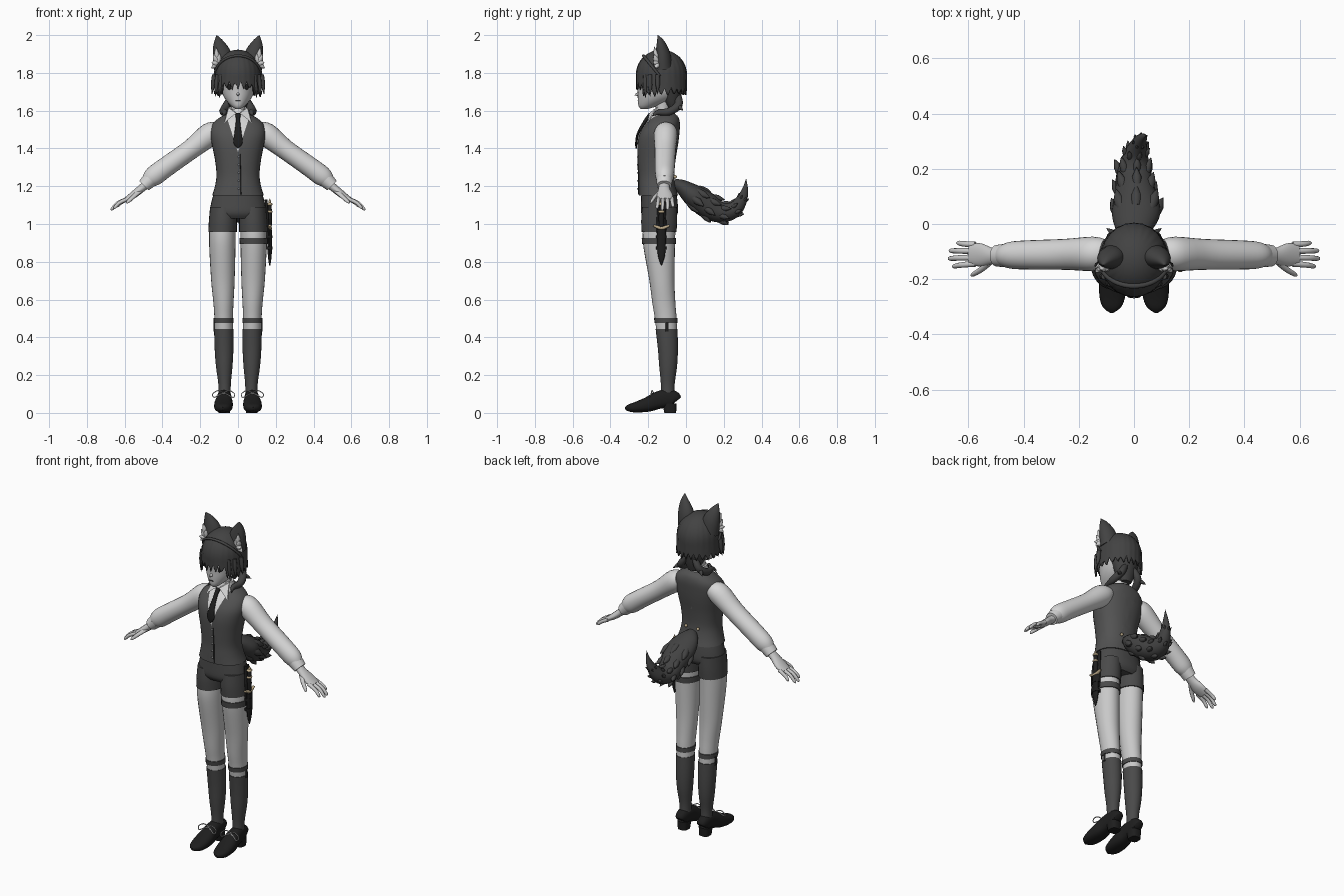
import bpy, bmesh, math, random
from mathutils import Vector

random.seed(4)

def material(name, r, g=None, b=None):
    m = bpy.data.materials.new(name)
    m.diffuse_color = (r, g or r, b or r, 1)
    return m

HAIR = material("dark hair", 0.055)
SKIN = material("pale skin", 0.58)
SHIRT = material("white shirt", 0.68)
VEST = material("grey vest", 0.085)
SHORTS = material("dark grey cloth", 0.068)
BLACK = material("black leather", 0.013)
FUR = material("light fur", 0.6)
GOLD = material("tan metal", 0.5, 0.4, 0.25)

def make(name, verts, faces, mat, angle=50):
    me = bpy.data.meshes.new(name)
    me.from_pydata([tuple(v) for v in verts], [], faces)
    bm = bmesh.new()
    bm.from_mesh(me)
    bmesh.ops.recalc_face_normals(bm, faces=bm.faces)
    bm.to_mesh(me)
    bm.free()
    for p in me.polygons:
        p.use_smooth = True
    me.set_sharp_from_angle(angle=math.radians(angle))
    me.materials.append(mat)
    ob = bpy.data.objects.new(name, me)
    bpy.context.collection.objects.link(ob)
    return ob

def dense(rows, k):
    """Catmull-Rom resampling of a list of tuples."""
    out = []
    for i in range(len(rows) - 1):
        a, b, c, d = rows[max(i - 1, 0)], rows[i], rows[i + 1], rows[min(i + 2, len(rows) - 1)]
        for j in range(k):
            t = j / k
            out.append(tuple(0.5 * (2 * q + (r - p) * t + (2 * p - 5 * q + 4 * r - s) * t * t
                             + (3 * q - p - 3 * r + s) * t ** 3) for p, q, r, s in zip(a, b, c, d)))
    return out + [tuple(rows[-1])]

def loft(name, rows, mat, side=(1, 0, 0), flat=False, n=24, k=4, p=2.0):
    """Elliptic rings (x, y, z, half-width along side, other half-width) along a path."""
    rows = dense(rows, k)
    side = Vector(side).normalized()
    pts = [Vector(r[:3]) for r in rows]
    verts, faces = [], []
    for i, r in enumerate(rows):
        tan = Vector((0, 0, 1)) if flat else pts[min(i + 1, len(pts) - 1)] - pts[max(i - 1, 0)]
        oth = tan.cross(side).normalized()
        for j in range(n):
            c, s = math.cos(2 * math.pi * j / n), math.sin(2 * math.pi * j / n)
            c, s = (math.copysign(abs(v) ** (2 / p), v) for v in (c, s))
            verts.append(pts[i] + side * c * max(r[3], 0.0005) + oth * s * max(r[4], 0.0005))
    for i in range(len(rows) - 1):
        for j in range(n):
            a, b = i * n + j, i * n + (j + 1) % n
            faces.append((a, b, b + n, a + n))
    faces += [tuple(range(n)), tuple(range(len(verts) - n, len(verts)))]
    return make(name, verts, faces, mat)

def body(name, rows, mat, **kw):
    """Horizontal rings given as (z, centre x, half width, front y, back y)."""
    return loft(name, [(x, (f + b) / 2, z, w, (b - f) / 2) for z, x, w, f, b in rows], mat, flat=True, **kw)

def spike(name, base, tip, r, mat):
    a, b = Vector(base), Vector(tip)
    m = (a + b) / 2
    side = (b - a).orthogonal()
    return loft(name, [(*a, r * .7, r * .7), (*m, r * .75, r * .75), (*b, 0, 0)], mat, side, n=8, k=2)

def ball(name, c, rad, mat):
    rows = [(c[0], c[1], c[2] + rad[2] * math.sin(t), rad[0] * math.cos(t), rad[1] * math.cos(t))
            for t in [math.pi * (i / 8 - .5) for i in range(9)]]
    return loft(name, rows, mat, flat=True, n=14, k=1)

# Vest, with a V of shirt cut into the front
vest = body("vest", [(1.15, 0, .137, -.25, -.042), (1.20, 0, .122, -.25, -.055), (1.26, 0, .114, -.25, -.062),
                     (1.34, 0, .122, -.255, -.055), (1.42, 0, .138, -.257, -.042), (1.48, 0, .147, -.245, -.035),
                     (1.53, 0, .135, -.215, -.032), (1.565, 0, .095, -.185, -.04), (1.585, 0, .055, -.16, -.06)],
            VEST, n=36, p=2.25)
vest.data.materials.append(SHIRT)
bm = bmesh.new()
bm.from_mesh(vest.data)
for s in (-1, 1):
    bmesh.ops.bisect_plane(bm, geom=bm.verts[:] + bm.edges[:] + bm.faces[:],
                           plane_co=(0, 0, 1.38), plane_no=(s, 0, -.32))
for f in bm.faces:
    c = f.calc_center_median()
    if c.y < -.11 and abs(c.x) < (c.z - 1.38) * .32:
        f.material_index = 1
bm.to_mesh(vest.data)
bm.free()
for i in range(5):
    ball("vest_button", (.004, -.254, 1.355 - i * .042), (.005, .006, .005), FUR)
loft("vest_opening", [(.012, -.2535, 1.37, .0015, .004), (.014, -.251, 1.26, .0015, .004),
                      (.016, -.251, 1.155, .0015, .004)], BLACK, n=8)
for s in (-1, 1):
    ball("back_button", (s * .04, -.057, 1.25), (.009, .009, .009), GOLD)

# Neck, collar and tie
body("neck", [(1.53, 0, .045, -.165, -.085), (1.60, 0, .036, -.16, -.088), (1.67, 0, .038, -.165, -.08)], SKIN)
body("collar", [(1.565, 0, .062, -.185, -.055), (1.585, 0, .053, -.178, -.068), (1.61, 0, .046, -.17, -.075)], SHIRT)
for s in (-1, 1):
    tri = [(s * .01, -.186, 1.59), (s * .05, -.15, 1.62), (s * .072, -.198, 1.54)]
    make("collar_flap", tri + [(x, y - .008, z - .004) for x, y, z in tri],
         [(0, 1, 2), (3, 4, 5), (0, 1, 4, 3), (1, 2, 5, 4), (2, 0, 3, 5)], SHIRT, 20)
loft("necktie", [(0, -.188, 1.582, .015, .01), (0, -.214, 1.548, .011, .009), (0, -.253, 1.48, .019, .007),
                 (0, -.263, 1.43, .024, .006), (0, -.263, 1.40, .003, .004)], BLACK)

# Shorts
body("shorts_hips", [(1.19, 0, .12, -.235, -.055), (1.12, 0, .14, -.238, -.045), (1.06, 0, .15, -.238, -.043),
                     (1.03, 0, .14, -.22, -.06)], SHORTS, n=32, p=2.2)

# Legs, socks, bands and shoes
LEG = dense([(1.0, .082, .068, -.225, -.055), (.9, .083, .070, -.228, -.058), (.7, .080, .062, -.194, -.061),
             (.58, .077, .053, -.178, -.056), (.5, .076, .049, -.165, -.05), (.35, .074, .047, -.147, -.046),
             (.25, .073, .041, -.139, -.05), (.15, .071, .030, -.13, -.063), (.07, .071, .029, -.13, -.062)], 6)

def band(name, s, z0, z1, grow, mat, steps=1):
    rows = []
    for i in range(steps + 1):
        z = z0 + (z1 - z0) * i / steps
        a, b = next((a, b) for a, b in zip(LEG, LEG[1:]) if b[0] <= z)
        t = (a[0] - z) / (a[0] - b[0])
        _, x, w, f, k = (p + (q - p) * t for p, q in zip(a, b))
        rows.append((z, s * x, w + grow, f - grow, k + grow))
    return body(name, rows, mat, k=1)

for s in (-1, 1):
    body("shorts_leg", [(1.09, s * .078, .07, -.232, -.048), (1.02, s * .08, .074, -.237, -.047),
                        (.958, s * .082, .0755, -.235, -.05)], SHORTS)
    band("leg", s, 1.0, .08, 0, SKIN, 40)
    band("sock", s, .445, .075, .003, SHORTS, 24)
    band("sock_garter", s, .502, .475, .004, SHORTS)
    loft("garter_clip", [(s * .127, -.1, .48, .008, .004), (s * .127, -.1, .43, .008, .004)],
         BLACK, (0, 1, 0), n=8, k=1)
    # rows along the foot: y, half width, sole z, top z
    shoe = [(-.05, .024, .035, .09), (-.062, .033, .03, .115), (-.1, .037, .028, .125), (-.15, .041, .02, .112),
            (-.2, .049, .006, .085), (-.26, .047, .002, .06), (-.30, .034, .006, .046), (-.322, .006, .015, .03)]
    loft("shoe", [(s * (.072 + .04 * max(0, -.1 - y)), y, (a + b) / 2, w, (b - a) / 2) for y, w, a, b in shoe],
         BLACK, p=2.5)
    body("shoe_heel", [(0, s * .072, .03, -.115, -.052), (.05, s * .072, .034, -.125, -.05)], BLACK, p=3, k=1)
    for d in (-1, 1):
        x = s * .076
        lace = [(0, -.172, .106), (.03, -.18, .118), (.058, -.185, .1), (.05, -.195, .082), (.02, -.185, .098),
                (0, -.178, .104)]
        loft("shoe_lace", [(x + d * a, y, z, .003, .003) for a, y, z in lace], FUR, (0, 1, 0), n=6)
band("thigh_strap", 1, .927, .893, .005, SHORTS)

# Arms and hands
for s in (-1, 1):
    Y = (0, 1, 0)
    loft("sleeve", [(s * .105, -.105, 1.497, .05, .045), (s * .15, -.108, 1.474, .062, .062),
                    (s * .25, -.11, 1.395, .056, .053), (s * .378, -.112, 1.304, .053, .053),
                    (s * .445, -.113, 1.254, .049, .053), (s * .475, -.114, 1.227, .038, .04)], SHIRT, Y)
    loft("cuff", [(s * .465, -.114, 1.235, .043, .042), (s * .498, -.115, 1.203, .039, .035)], SHIRT, Y)
    loft("palm", [(s * .485, -.115, 1.21, .028, .022), (s * .515, -.116, 1.185, .03, .021),
                  (s * .555, -.112, 1.153, .042, .019), (s * .595, -.11, 1.127, .038, .013)], SKIN, Y)
    for i, tip in enumerate((.66, .675, .672, .645)):
        y = -.144 + i * .023
        y2 = -.153 + i * .028
        z2 = 1.125 - (tip - .59) * .53
        loft("finger", [(s * .575, y, 1.136, .011, .011), (s * (.59 + tip) / 2, (y + y2) / 2, 1.114, .01, .01),
                        (s * (tip - .008), y2, z2, .008, .008), (s * tip, y2, z2 - .004, .001, .001)], SKIN, Y, n=10)
    loft("thumb", [(s * .515, -.13, 1.178, .014, .014), (s * .55, -.162, 1.148, .013, .012),
                   (s * .582, -.182, 1.118, .009, .009), (s * .59, -.187, 1.108, .001, .001)], SKIN, (s * -.5, 1, 0), n=10)

# Head and face
body("head", [(1.608, 0, .012, -.238, -.205), (1.625, 0, .036, -.251, -.15), (1.66, 0, .067, -.255, -.07),
              (1.70, 0, .085, -.256, -.03), (1.76, 0, .094, -.256, -.02), (1.85, 0, .085, -.23, -.03),
              (1.9, 0, .04, -.18, -.08)], SKIN, n=32)
spike("nose", (0, -.247, 1.69), (0, -.272, 1.682), .011, SKIN)
loft("mouth", [(-.014, -.2555, 1.653, .003, .002), (.014, -.2555, 1.653, .003, .002)], BLACK, (0, 1, 0), n=6)
for s in (-1, 1):
    ball("eye", (s * .042, -.241, 1.727), (.017, .006, .017), BLACK)

# Hair: a cap whose lower edge falls in pointed strands
N = 96
verts, faces = [(0, -.13, 1.923)], []
for r in range(1, 17):
    for j in range(N):
        t = 2 * math.pi * j / N
        front = -math.sin(t)
        end = 1.735 if front > .72 else 1.70 if front > -.2 else 1.705
        end += (-.02, -.004, .016, -.004)[j % 4] + random.uniform(-.008, .008)
        if r <= 10:
            a = math.pi / 2 * r / 10
            z, k = 1.79 + .133 * math.cos(a), math.sin(a)
        else:
            q = (r - 10) / 6
            z, k = 1.79 + (end - 1.79) * q, 1 + .05 * q * (abs(math.cos(t)) - .3)
        k += .012 * (j % 4 == 0) * (r > 4)
        verts.append((.121 * k * math.cos(t), -.13 + .134 * k * math.sin(t), z))
faces = [(0, 1 + j, 1 + (j + 1) % N) for j in range(N)]
for r in range(15):
    for j in range(N):
        a, b = 1 + r * N + j, 1 + r * N + (j + 1) % N
        faces.append((a, b, b + N, a + N))
hair = make("hair", verts, faces, HAIR, 60)
mod = hair.modifiers.new("thickness", 'SOLIDIFY')
mod.thickness, mod.offset = .009, -1
body("nape_hair", [(1.60, 0, .03, -.085, -.045), (1.65, 0, .058, -.12, -.03), (1.73, 0, .09, -.16, -.015)], HAIR)
arc = [math.pi * i / 12 for i in range(13)]
loft("hair_band", [(.123 * math.cos(a), -.14 - .085 * math.sin(a), 1.785 + .106 * math.sin(a), .009, .007)
                   for a in arc], HAIR, (0, 1, 0), n=10, k=2)
for s in (-1, 1):
    loft("neck_lock", [(s * .03, -.045, 1.68, .02, .02), (s * .06, -.04, 1.63, .024, .022),
                       (s * .078, -.09, 1.595, .02, .02), (s * .07, -.15, 1.59, .013, .014),
                       (s * .082, -.18, 1.57, 0, 0)], HAIR, n=12)
    spike("neck_tuft", (s * .06, -.045, 1.63), (s * .1, -.015, 1.60), .015, HAIR)
    for y, z, x in ((-.19, 1.675, .12), (-.15, 1.685, .138), (-.215, 1.665, .098)):
        spike("side_lock", (s * (x - .012), y, 1.79), (s * x, y, z), .016, HAIR)

    # Animal ears with pale tufts
    loft("ear", [(s * .076, -.12, 1.845, .06, .046), (s * .09, -.124, 1.905, .05, .038),
                 (s * .106, -.135, 1.96, .028, .021), (s * .113, -.15, 2.0, .001, .001)],
         HAIR, (s * -.85, .1, .5))
    for x, y, z in ((.14, -.175, 1.855), (.131, -.17, 1.9), (.118, -.168, 1.94), (.098, -.17, 1.905), (.142, -.16, 1.825)):
        spike("ear_fur", (s * .106, -.15, 1.85), (s * x, y, z), .02, FUR)

# Tail with shaggy tufts
TAIL = [(0, -.065, 1.215, .03, .025), (.0, -.02, 1.195, .065, .04), (.008, .04, 1.15, .088, .06),
        (.006, .11, 1.10, .075, .068), (0, .18, 1.063, .064, .056), (.005, .25, 1.075, .045, .045),
        (.02, .295, 1.13, .026, .03), (.035, .314, 1.19, .012, .014), (.042, .318, 1.24, 0, 0)]
loft("tail", TAIL, HAIR)
for i in range(2, 7):
    x, y, z, a, b = TAIL[i]
    d = (Vector(TAIL[i + 1][:3]) - Vector(TAIL[i - 1][:3])).normalized()
    up = d.cross(Vector((1, 0, 0)))
    for j in range(7):
        t = 2 * math.pi * j / 7 + i
        out = Vector((a * math.cos(t), 0, 0)) + up * b * math.sin(t)
        base = Vector((x, y, z)) + out * .75
        spike("tail_tuft", base, base + d * a * .9 + out * .35, a * .3, HAIR)

# Dagger in its sheath on the left thigh
X, Yd = .168, -.13
loft("sheath", [(X, Yd, .97, .024, .013), (X, Yd, .9, .023, .012), (X, Yd, .83, .018, .01), (X, Yd, .78, .002, .003)],
     BLACK, (0, 1, 0), n=12)
loft("dagger_grip", [(X, Yd, .98, .011, .01), (X, Yd, 1.03, .015, .012), (X, Yd, 1.1, .011, .01)], BLACK, (0, 1, 0), n=12)
loft("dagger_guard", [(X, -.172, .992, .008, .006), (X, Yd, .978, .012, .01), (X, -.088, .992, .008, .006)], GOLD, n=10)
for z in (1.065, 1.105):
    ball("dagger_ring", (X, Yd, z), (.015, .018, .009), GOLD)
spike("dagger_pommel", (X, Yd, 1.1), (X, Yd, 1.135), .01, GOLD)
for z in (.94, .88):
    loft("sheath_strap", [(X - .005, Yd, z, .028, .02), (X - .005, Yd, z - .014, .028, .02)], BLACK, (0, 1, 0), n=12, k=1)
loft("hip_holster", [(.148, Yd, 1.13, .02, .007), (.157, Yd, 1.0, .026, .008), (.156, Yd, .9, .022, .008)],
     BLACK, (0, 1, 0), n=12, p=3)
